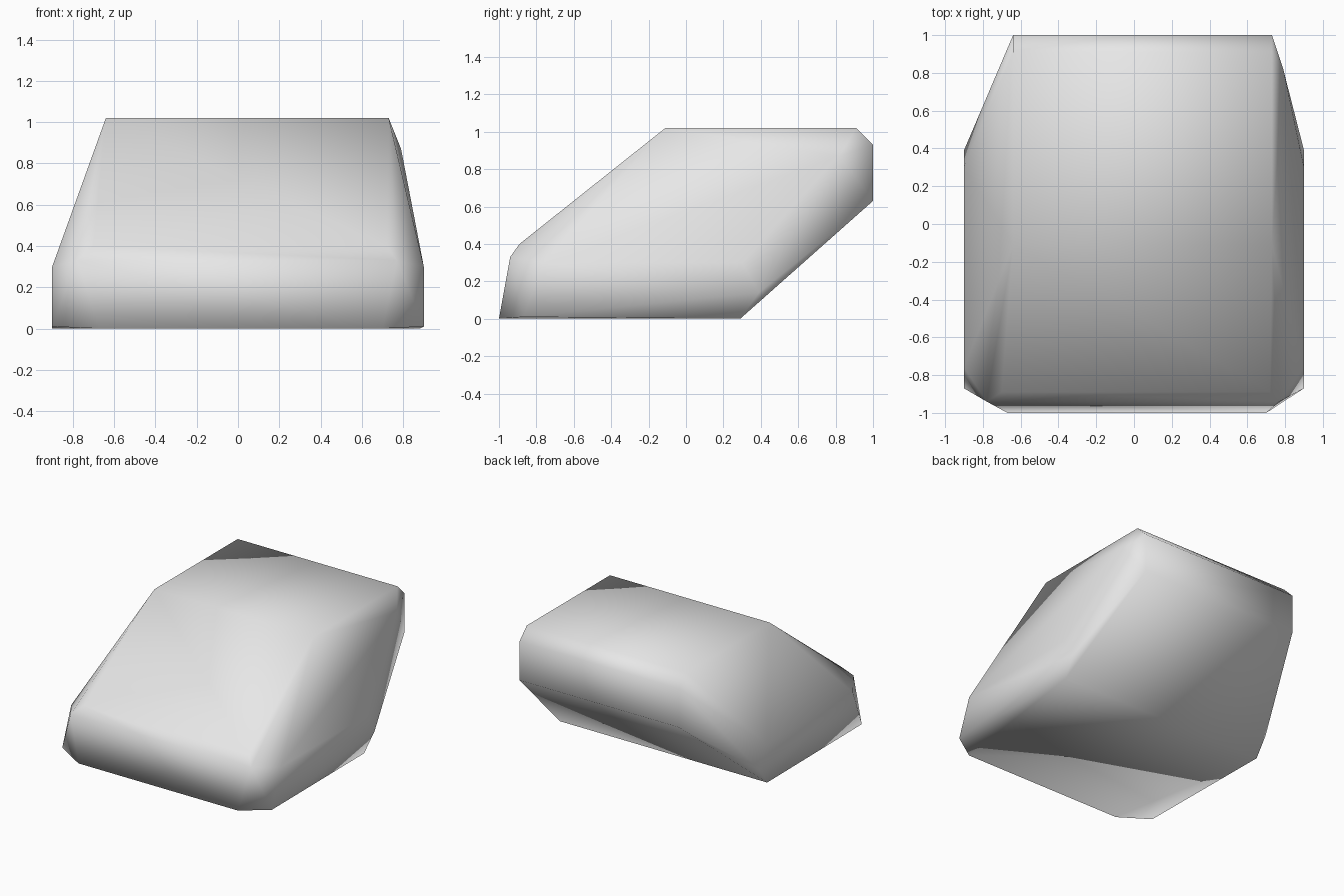
import bpy
import bmesh

# Remove the default cube
default_cube = bpy.data.objects.get("Cube")
if default_cube:
    bpy.data.objects.remove(default_cube, do_unlink=True)

# Plain stone colour
stone = bpy.data.materials.new("stone_grey")
stone.use_nodes = True
grey = (0.8, 0.8, 0.8, 1.0)
stone.diffuse_color = grey
for node in stone.node_tree.nodes:
    if node.type == "BSDF_PRINCIPLED":
        node.inputs["Base Color"].default_value = grey

# Ridges of the boulder, each running across it: left x, right x, y, z
top, left_rim, right_rim = 1.02, -0.64, 0.73
side = 0.9
ridges = {
    "bottom_front": (-0.67, 0.7, -1, 0),
    "bottom_front_corners": (-side, side, -0.87, 0.01),
    "bottom_back": (-side, 0.88, 0.29, 0),
    "side_back": (-side, side, 0.39, 0.14),
    "shoulder_front": (-side, side, -0.76, 0.3),
    "shoulder_back": (-side, side, 0.3, 0.3),
    "front_nose": (-0.78, 0.77, -0.94, 0.33),
    "front_brow": (-0.7, 0.72, -0.89, 0.4),
    "top_front": (left_rim, right_rim, -0.11, top),
    "top_back": (left_rim, right_rim, 0.91, top),
    "back_upper": (left_rim, right_rim, 1, 0.93),
    "back_lower": (left_rim, right_rim, 1, 0.63),
}


def build_boulder(name, ridges, bumps, material):
    """Wrap a convex shell around the ridge ends and extra bumps."""
    bm = bmesh.new()
    for x_min, x_max, y, z in ridges.values():
        for x in (x_min, x_max):
            bm.verts.new((x, y, z))
    for bump in bumps:
        bm.verts.new(bump)
    hull = bmesh.ops.convex_hull(bm, input=list(bm.verts))
    unused = {v for v in hull["geom_interior"] + hull["geom_unused"]
              if isinstance(v, bmesh.types.BMVert)}
    bmesh.ops.delete(bm, geom=list(unused), context="VERTS")
    bmesh.ops.recalc_face_normals(bm, faces=list(bm.faces))
    for face in bm.faces:
        face.smooth = True
    mesh = bpy.data.meshes.new(name)
    bm.to_mesh(mesh)
    bm.free()
    mesh.materials.append(material)
    boulder = bpy.data.objects.new(name, mesh)
    bpy.context.collection.objects.link(boulder)
    return boulder


# The boulder, with a small bump on one upper back corner
build_boulder("boulder", ridges, [(0.79, 0.82, 0.87)], stone)
